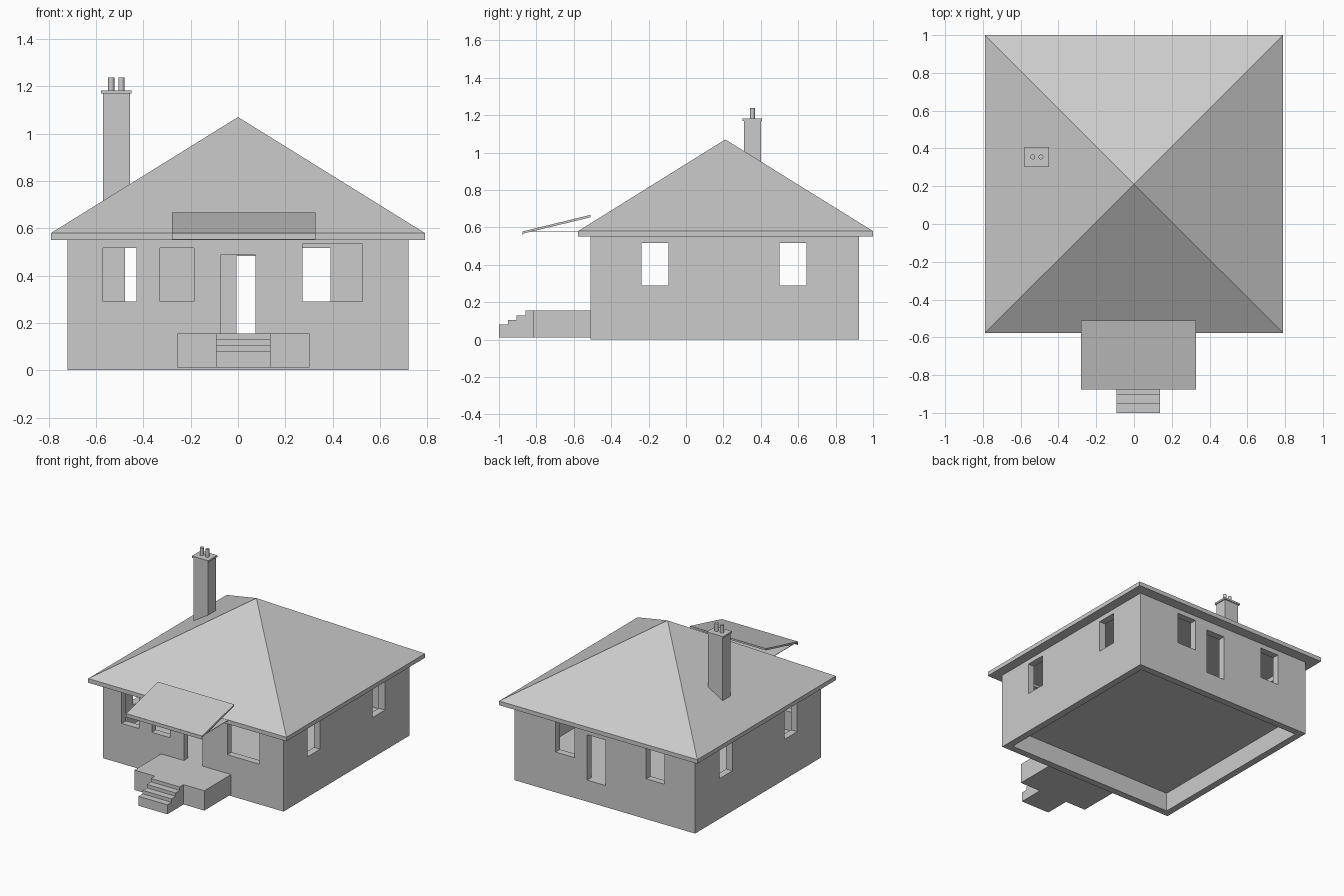
import bpy, bmesh

if "Cube" in bpy.data.objects:
    bpy.data.objects.remove(bpy.data.objects["Cube"])


def mesh_object(name, verts, faces):
    me = bpy.data.meshes.new(name)
    me.from_pydata(verts, [], faces)
    bm = bmesh.new()
    bm.from_mesh(me)
    bmesh.ops.recalc_face_normals(bm, faces=bm.faces)
    bm.to_mesh(me)
    bm.free()
    ob = bpy.data.objects.new(name, me)
    bpy.context.collection.objects.link(ob)
    return ob


def box(name, x0, x1, y0, y1, z0, z1):
    v = [(x, y, z) for x in (x0, x1) for y in (y0, y1) for z in (z0, z1)]
    f = [(0, 1, 3, 2), (4, 6, 7, 5), (0, 4, 5, 1), (2, 3, 7, 6), (0, 2, 6, 4), (1, 5, 7, 3)]
    return mesh_object(name, v, f)


def extrude_x(name, profile, x0, x1):
    n = len(profile)
    v = [(x, y, z) for x in (x0, x1) for y, z in profile]
    f = [tuple(range(n)), tuple(range(n, 2 * n))]
    f += [(i, (i + 1) % n, n + (i + 1) % n, n + i) for i in range(n)]
    return mesh_object(name, v, f)


def cut(target, *size):
    cutter = box("cutter", *size)
    cutter.hide_render = True
    mod = target.modifiers.new("cut", 'BOOLEAN')
    mod.operation = 'DIFFERENCE'
    mod.solver = 'EXACT'
    mod.object = cutter
    bpy.context.view_layer.objects.active = target
    bpy.ops.object.modifier_apply(modifier=mod.name)
    bpy.data.objects.remove(cutter)


# Hollow walls
W, Y0, Y1, T = 0.72, -0.51, 0.925, 0.05
walls = box("walls", -W, W, Y0, Y1, 0, 0.55)
cut(walls, -W + T, W - T, Y0 + T, Y1 - T, -0.1, 0.7)

# Openings: front, back, then both sides at once
for x0, x1, z0, z1 in [(-0.57, -0.43, 0.29, 0.517), (-0.33, -0.185, 0.29, 0.517),
                       (-0.075, 0.073, 0.155, 0.486), (0.272, 0.527, 0.29, 0.533)]:
    cut(walls, x0, x1, Y0 - 0.1, Y0 + 0.1, z0, z1)
for x0, x1, z0, z1 in [(-0.478, -0.33, 0.29, 0.517), (-0.007, 0.14, 0.155, 0.482),
                       (0.24, 0.392, 0.29, 0.517)]:
    cut(walls, x0, x1, Y1 - 0.1, Y1 + 0.1, z0, z1)
for y0, y1 in [(-0.238, -0.093), (0.5, 0.645)]:
    cut(walls, -1, 1, y0, y1, 0.29, 0.517)

# Floor
box("floor", -W + T, W - T, Y0 + T, Y1 - T, 0.135, 0.155)

# Hipped roof with fascia
rect = [(-0.79, -0.577), (0.79, -0.577), (0.79, 1.0), (-0.79, 1.0)]
verts = [(x, y, z) for z in (0.55, 0.58) for x, y in rect] + [(0, 0.21, 1.07)]
faces = [(0, 1, 2, 3)]
for i in range(4):
    j = (i + 1) % 4
    faces += [(i, j, j + 4, i + 4), (i + 4, j + 4, 8)]
mesh_object("roof", verts, faces)

# Porch canopy: sloping slab and thin flat ceiling
extrude_x("canopy", [(-0.875, 0.553), (-0.875, 0.578), (-0.51, 0.667),
                     (-0.51, 0.654), (-0.87, 0.567)], -0.28, 0.327)
box("canopy_ceiling", -0.28, 0.327, -0.872, -0.57, 0.576, 0.579)

# Porch and steps
box("porch", -0.255, 0.302, -0.815, Y0, 0.012, 0.155)
profile = [(-0.815, 0.012), (-1.0, 0.012)]
for i in range(4):
    z = 0.08 + 0.025 * i
    profile += [(-1.0 + 0.047 * i, z), (-1.0 + 0.047 * (i + 1) if i < 3 else -0.815, z)]
extrude_x("steps", profile, -0.092, 0.137)

# Chimney, cap and pots
box("chimney", -0.571, -0.457, 0.31, 0.4, 0.6, 1.17)
box("chimney_cap", -0.58, -0.45, 0.303, 0.407, 1.17, 1.183)
for x in (-0.536, -0.493):
    bpy.ops.mesh.primitive_cylinder_add(vertices=16, radius=0.013, depth=0.057,
                                        location=(x, 0.355, 1.2095))
    bpy.context.object.name = "chimney_pot"
    bpy.ops.object.shade_smooth_by_angle()
